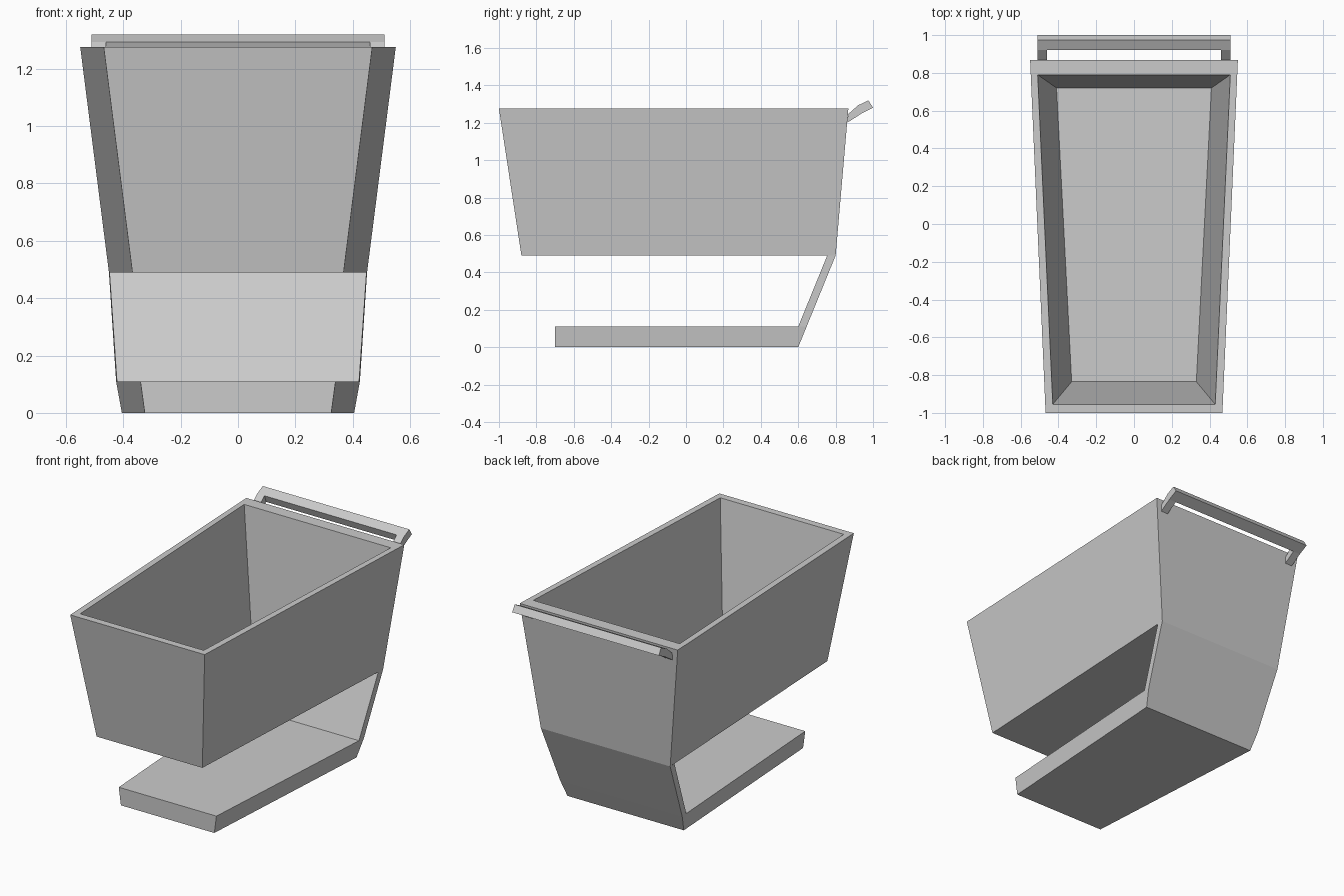
import bpy, bmesh

if "Cube" in bpy.data.objects:
    bpy.data.objects.remove(bpy.data.objects["Cube"])


def finish(bm, name):
    bmesh.ops.recalc_face_normals(bm, faces=bm.faces)
    mesh = bpy.data.meshes.new(name)
    bm.to_mesh(mesh)
    bm.free()
    obj = bpy.data.objects.new(name, mesh)
    bpy.context.collection.objects.link(obj)
    return obj


def tapered_ring(bm, z, y_front, w_front, y_back, w_back):
    return [bm.verts.new(p) for p in ((-w_front, y_front, z), (w_front, y_front, z),
                                      (w_back, y_back, z), (-w_back, y_back, z))]


# Basket: outer shell, rim, inner shell and floor
bm = bmesh.new()
rings = [tapered_ring(bm, *r) for r in (
    (0.49, -0.88, 0.368, 0.80, 0.45),
    (1.275, -1.0, 0.468, 0.868, 0.55),
    (1.275, -0.955, 0.43, 0.79, 0.51),
    (0.52, -0.835, 0.33, 0.72, 0.41))]
for a, b in zip(rings, rings[1:]):
    for i in range(4):
        j = (i + 1) % 4
        bm.faces.new((a[i], a[j], b[j], b[i]))
bm.faces.new(rings[0])
bm.faces.new(rings[-1])
finish(bm, "basket")

# Lower tray with leaning back panel: side profile (y, z, half width)
profile = [(-0.70, 0, 0.325), (0.60, 0, 0.405), (0.645, 0.11, 0.425), (0.80, 0.49, 0.45),
           (0.755, 0.49, 0.448), (0.60, 0.11, 0.422), (-0.70, 0.11, 0.34)]
bm = bmesh.new()
sides = [[bm.verts.new((s * w, y, z)) for y, z, w in profile] for s in (-1, 1)]
for side in sides:
    for face in ((0, 1, 5, 6), (1, 2, 5), (2, 3, 4, 5)):
        bm.faces.new([side[i] for i in face])
left, right = sides
for i in range(len(profile)):
    j = (i + 1) % len(profile)
    if i != 3:  # top end is closed by the basket floor
        bm.faces.new((left[i], left[j], right[j], right[i]))
finish(bm, "lower_tray")

# Push handle: cross bar sections, with an arm at each end
bar = [(0.92, 1.293), (0.975, 1.32), (1.0, 1.28), (0.937, 1.248)]
arm = [(0.866, 1.245), (0.862, 1.20)]
xs = (-0.51, -0.46, 0.46, 0.51)
bm = bmesh.new()
bars = [[bm.verts.new((x, y, z)) for y, z in bar] for x in xs]
arms = [[bm.verts.new((x, y, z)) for y, z in arm] for x in xs]
for k in range(3):
    a, b = bars[k], bars[k + 1]
    for i in range(4):
        j = (i + 1) % 4
        if i < 3 or k == 1:
            bm.faces.new((a[i], a[j], b[j], b[i]))
    if k != 1:
        for i, t in ((0, 0), (3, 1)):
            bm.faces.new((a[i], b[i], arms[k + 1][t], arms[k][t]))
for k in range(4):
    bm.faces.new((bars[k][0], bars[k][3], arms[k][1], arms[k][0]))
for k in (0, 3):
    bm.faces.new(bars[k])
finish(bm, "push_handle")
